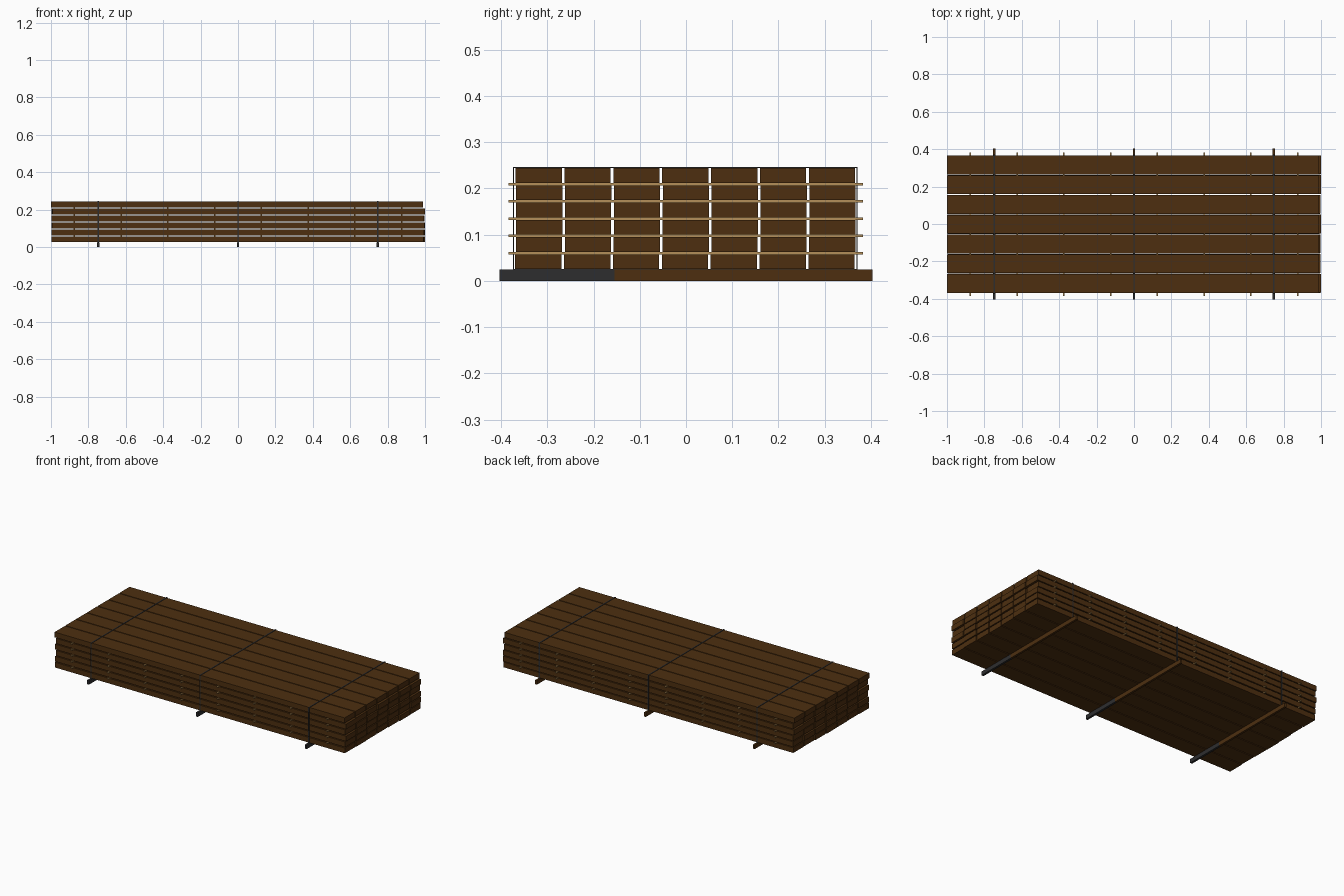
import bpy, bmesh, random
from mathutils import Matrix, Vector

if "Cube" in bpy.data.objects:
    bpy.data.objects.remove(bpy.data.objects["Cube"])

random.seed(4)


def material(name, rgb):
    m = bpy.data.materials.new(name)
    m.diffuse_color = (*rgb, 1)
    m.use_nodes = True
    m.node_tree.nodes["Principled BSDF"].inputs["Base Color"].default_value = m.diffuse_color
    return m


BROWN = material("brown wood", (0.075, 0.028, 0.005))
TAN = material("tan wood", (0.46, 0.28, 0.10))
DARK = material("dark steel", (0.027, 0.027, 0.028))


def boxes(name, specs, mat):
    """One object from boxes given as (x0, x1, y0, y1, z0, z1)."""
    bm = bmesh.new()
    for x0, x1, y0, y1, z0, z1 in specs:
        centre = Vector((x0 + x1, y0 + y1, z0 + z1)) / 2
        size = Matrix.Diagonal((x1 - x0, y1 - y0, z1 - z0, 1))
        bmesh.ops.create_cube(bm, size=1, matrix=Matrix.Translation(centre) @ size)
    me = bpy.data.meshes.new(name)
    bm.to_mesh(me)
    bm.free()
    me.materials.append(mat)
    ob = bpy.data.objects.new(name, me)
    bpy.context.collection.objects.link(ob)
    return ob


LAYERS, COLUMNS = 6, 7
Z0, THICK, PITCH = 0.0255, 0.032, 0.0373
TOP = Z0 + (LAYERS - 1) * PITCH + THICK

for k in range(LAYERS):
    z = Z0 + k * PITCH
    # layer of boards, each slightly shifted lengthwise
    row = []
    shift = random.uniform(-0.0015, 0.0015)
    for i in range(COLUMNS):
        y = -0.0015 + (i - 3) * 0.1057 + shift
        x = -0.005 if k == LAYERS - 1 else random.uniform(-0.004, 0.005)
        row.append((x - 0.995, x + 0.995, y - 0.05, y + 0.05, z, z + THICK))
    boxes(f"board_layer_{k + 1}", row, BROWN)
    # thin spacer sticks between layers
    if k < LAYERS - 1:
        boxes(f"spacer_sticks_{k + 1}",
              [(-0.875 + j * 0.25 - 0.004, -0.875 + j * 0.25 + 0.004, -0.384, 0.383,
                z + THICK, z + PITCH) for j in range(8)], TAN)

for n, x in enumerate((-0.747, 0, 0.747)):
    # bearer under the stack, with a dark front end
    boxes(f"bearer_{n + 1}", [(x - 0.0065, x + 0.0065, -0.155, 0.403, 0, 0.025)], BROWN)
    boxes(f"bearer_front_end_{n + 1}", [(x - 0.0065, x + 0.0065, -0.403, -0.155, 0, 0.025)], DARK)
    # strap loop around the stack
    a, b, w, t = -0.374, 0.371, 0.0035, 0.002
    boxes(f"strap_{n + 1}", [
        (x - w, x + w, a, b, TOP, TOP + t),
        (x - w, x + w, a, b, Z0 - t, Z0),
        (x - w, x + w, a, a + t, Z0, TOP),
        (x - w, x + w, b - t, b, Z0, TOP)], DARK)
